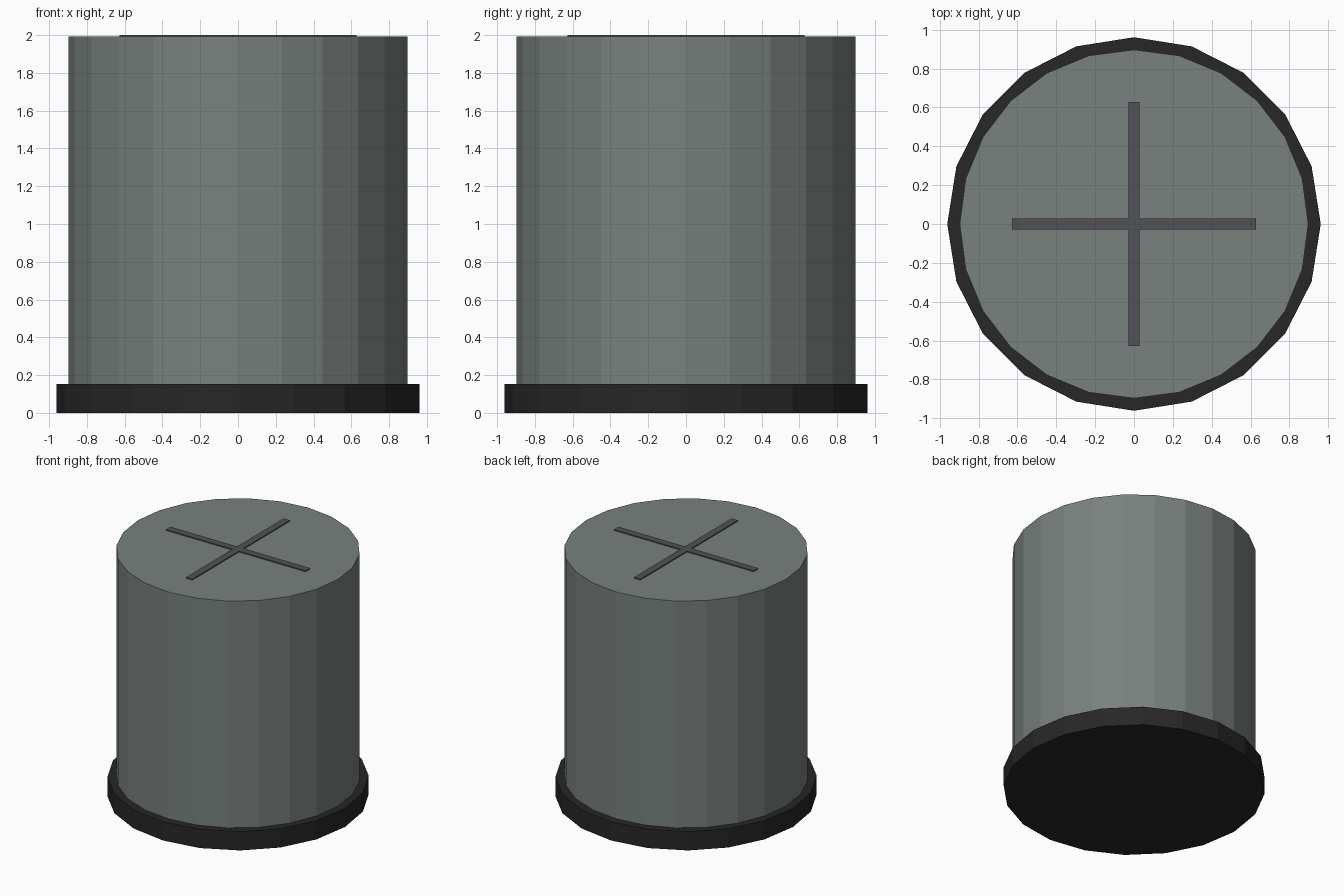
import bpy

cube = bpy.data.objects.get("Cube")
if cube:
    bpy.data.objects.remove(cube, do_unlink=True)


def material(name, rgb):
    mat = bpy.data.materials.new(name)
    mat.use_nodes = True
    mat.diffuse_color = (*rgb, 1)
    mat.node_tree.nodes["Principled BSDF"].inputs["Base Color"].default_value = (*rgb, 1)
    return mat


def cylinder(name, sides, radius, bottom, top, mat):
    bpy.ops.mesh.primitive_cylinder_add(vertices=sides, radius=radius, depth=top - bottom,
                                        location=(0, 0, (bottom + top) / 2))
    obj = bpy.context.object
    obj.name = name
    obj.data.materials.append(mat)


def box(name, size, centre, mat):
    bpy.ops.mesh.primitive_cube_add(size=1, location=centre)
    obj = bpy.context.object
    obj.name = name
    obj.scale = size
    bpy.ops.object.transform_apply(location=False, rotation=False, scale=True)
    obj.data.materials.append(mat)


grey = material("grey green metal", (0.19, 0.22, 0.21))
black = material("black rubber", (0.02, 0.02, 0.02))
slate = material("dark slate", (0.085, 0.085, 0.095))

BASE_TOP, BODY_TOP, TOP = 0.152, 1.992, 2.0
BAR_LENGTH, BAR_WIDTH = 1.254, 0.058

# Wide flat foot and the faceted drum standing on it
cylinder("base", 20, 0.961, 0, BASE_TOP, black)
cylinder("body", 24, 0.897, BASE_TOP, BODY_TOP, grey)

# Thin raised cross on the lid: one full bar and two half arms that butt against it
height = TOP - BODY_TOP
z = (TOP + BODY_TOP) / 2
box("cross_bar", (BAR_LENGTH, BAR_WIDTH, height), (0, 0, z), slate)
arm = (BAR_LENGTH - BAR_WIDTH) / 2
for name, side in (("front", -1), ("back", 1)):
    box("cross_arm_" + name, (BAR_WIDTH, arm, height),
        (0, side * (BAR_WIDTH + arm) / 2, z), slate)
